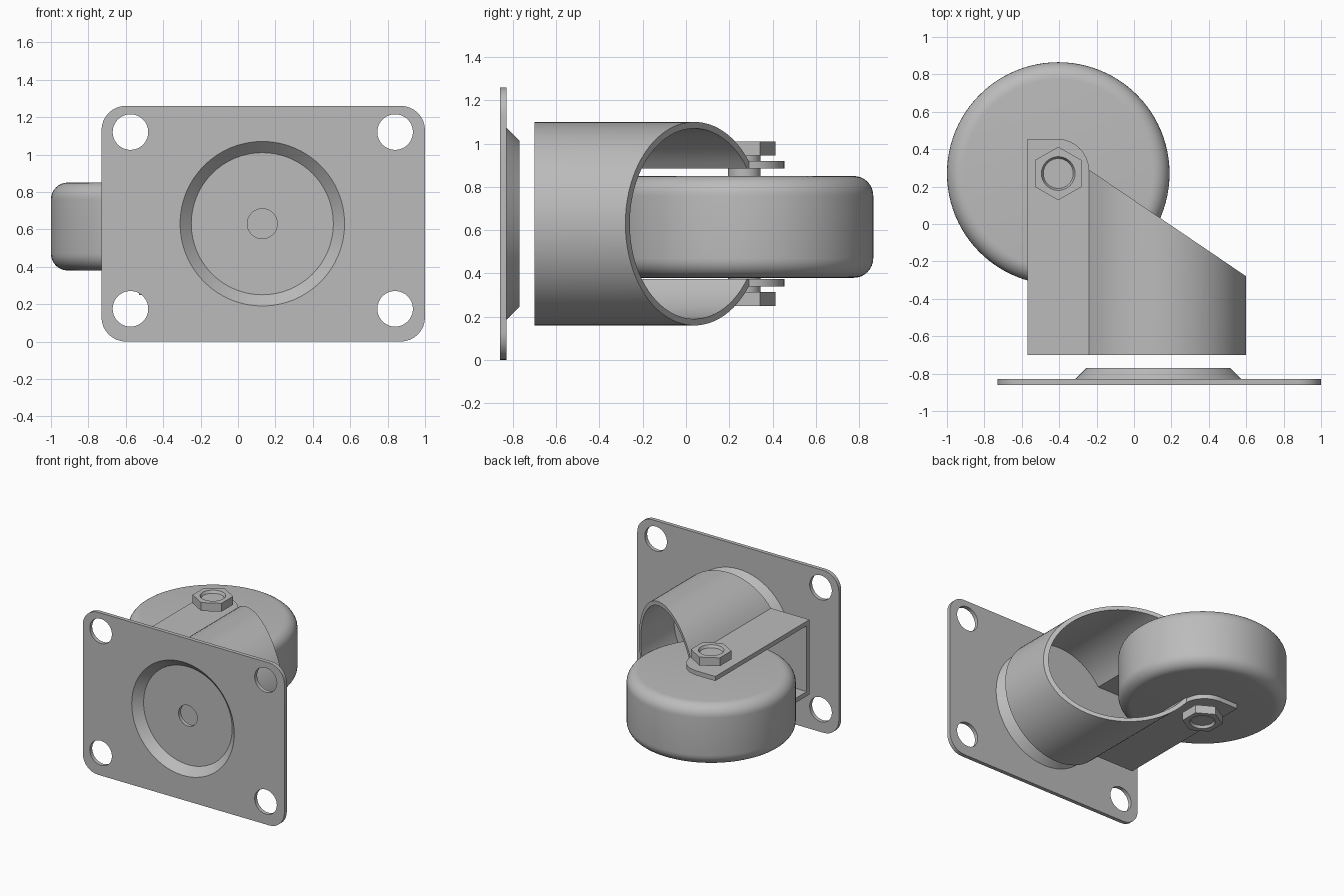
import bpy, bmesh
from math import pi, cos, sin, acos, asin, sqrt

cube = bpy.data.objects.get("Cube")
if cube:
    bpy.data.objects.remove(cube, do_unlink=True)

steel = bpy.data.materials.new("grey metal")
steel.use_nodes = True
GREY = (0.5, 0.5, 0.5, 1)
steel.diffuse_color = GREY
steel.node_tree.nodes["Principled BSDF"].inputs["Base Color"].default_value = GREY


def finish(name, bm):
    bmesh.ops.recalc_face_normals(bm, faces=bm.faces)
    mesh = bpy.data.meshes.new(name)
    bm.to_mesh(mesh)
    bm.free()
    mesh.materials.append(steel)
    ob = bpy.data.objects.new(name, mesh)
    bpy.context.collection.objects.link(ob)
    return ob


def place(a, b, t, axis):
    return (a, b, t) if axis == "z" else (a, t, b)


def prism(name, pts, lo, hi, axis):
    """Extrude a flat outline along y or z."""
    bm = bmesh.new()
    rings = [[bm.verts.new(place(a, b, t, axis)) for a, b in pts] for t in (lo, hi)]
    for ring in rings:
        bm.faces.new(ring)
    n = len(pts)
    for i in range(n):
        j = (i + 1) % n
        bm.faces.new((rings[0][i], rings[0][j], rings[1][j], rings[1][i]))
    return finish(name, bm)


def lathe(name, profile, centre, axis, closed=False, n=64):
    """Revolve (radius, height) points; open profiles get flat caps."""
    bm = bmesh.new()
    rings = [[bm.verts.new(place(centre[0] + r * cos(2 * pi * i / n),
                                 centre[1] + r * sin(2 * pi * i / n), t, axis))
              for i in range(n)] for r, t in profile]
    pairs = list(zip(rings, rings[1:]))
    if closed:
        pairs.append((rings[-1], rings[0]))
    else:
        bm.faces.new(rings[0])
        bm.faces.new(rings[-1])
    for p, q in pairs:
        for i in range(n):
            j = (i + 1) % n
            bm.faces.new((p[i], p[j], q[j], q[i]))
    return finish(name, bm)


def arc(cx, cy, r, a0, a1, n=8):
    return [(cx + r * cos(a0 + (a1 - a0) * i / n), cy + r * sin(a0 + (a1 - a0) * i / n))
            for i in range(n + 1)]


def combine(ob, tool, operation="DIFFERENCE"):
    mod = ob.modifiers.new("cut", "BOOLEAN")
    mod.object, mod.operation, mod.solver = tool, operation, "EXACT"
    bpy.context.view_layer.objects.active = ob
    bpy.ops.object.modifier_apply(modifier=mod.name)
    bpy.data.objects.remove(tool, do_unlink=True)


SX, SZ = 0.13, 0.63      # swivel axis
WX, WY = -0.405, 0.27    # wheel axle
parts = []

# Mounting plate with rounded corners, four bolt holes and a centre opening
R = 0.13
outline = (arc(1 - R, 1.26 - R, R, 0, pi / 2) + arc(-0.73 + R, 1.26 - R, R, pi / 2, pi)
           + arc(-0.73 + R, R, R, pi, 1.5 * pi) + arc(1 - R, R, R, 1.5 * pi, 2 * pi))
plate = prism("mounting_plate", outline, -0.86, -0.83, "y")
for x in (-0.575, 0.84):
    for z in (0.175, 1.12):
        combine(plate, lathe("hole_cutter", [(0.095, -1), (0.095, -0.7)], (x, z), "y"))
combine(plate, lathe("hole_cutter", [(0.44, -1), (0.44, -0.7)], (SX, SZ), "y"))
parts.append(plate)

# Pressed swivel dish
parts.append(lathe("swivel_dish", [(0.44, -0.86), (0.38, -0.80), (0.08, -0.80), (0.08, -0.77),
                                   (0.385, -0.77), (0.445, -0.83)], (SX, SZ), "y", closed=True))


# Fork: half-round sleeve running into two flat arms, closed at its base
def fork_section(r, half, left):
    a = pi - asin(half / r)
    return [(left, SZ + half)] + arc(SX, SZ, r, a, -a, 64) + [(left, SZ - half)]


fork = prism("fork", fork_section(0.47, 0.29, -0.57), -0.70, 0.6, "y")
combine(fork, prism("inner_cutter", fork_section(0.44, 0.255, -0.8), -0.665, 0.8, "y"))
side = ([(-0.57, -0.70), (0.7, -0.70), (0.7, -0.348), (-0.24, 0.29)]
        + arc(-0.41, 0.285, 0.17, 0, pi / 2)[1:] + [(-0.57, 0.455)])
combine(fork, prism("side_cutter", side, -0.2, 1.5, "z"), "INTERSECT")
parts.append(fork)

# Wheel with rounded shoulders
F = 0.09
wheel = arc(0.595 - F, 0.38 + F, F, -pi / 2, 0) + arc(0.595 - F, 0.85 - F, F, 0, pi / 2)
parts.append(lathe("wheel", wheel, (WX, WY), "z", n=96))

# Axle
parts.append(lathe("axle", [(0.075, 0.28), (0.075, 0.98)], (WX, WY), "z"))

# Hexagonal nuts with a countersunk bore
hexagon = [(WX + 0.143 * sin(i * pi / 3), WY + 0.143 * cos(i * pi / 3)) for i in range(6)]
for name, s in (("upper_nut", 1), ("lower_nut", -1)):
    nut = prism(name, hexagon, SZ + s * 0.315, SZ + s * 0.38, "z")
    combine(nut, lathe("bore_cutter", [(0.08, SZ + s * 0.36), (0.09, SZ + s * 0.38),
                                       (0.09, SZ + s * 0.45)], (WX, WY), "z"))
    parts.append(nut)

# Smooth the curved walls, keep the edges sharp
bpy.ops.object.select_all(action="DESELECT")
for ob in parts:
    ob.select_set(True)
bpy.context.view_layer.objects.active = parts[0]
bpy.ops.object.shade_smooth_by_angle(angle=pi / 6)
